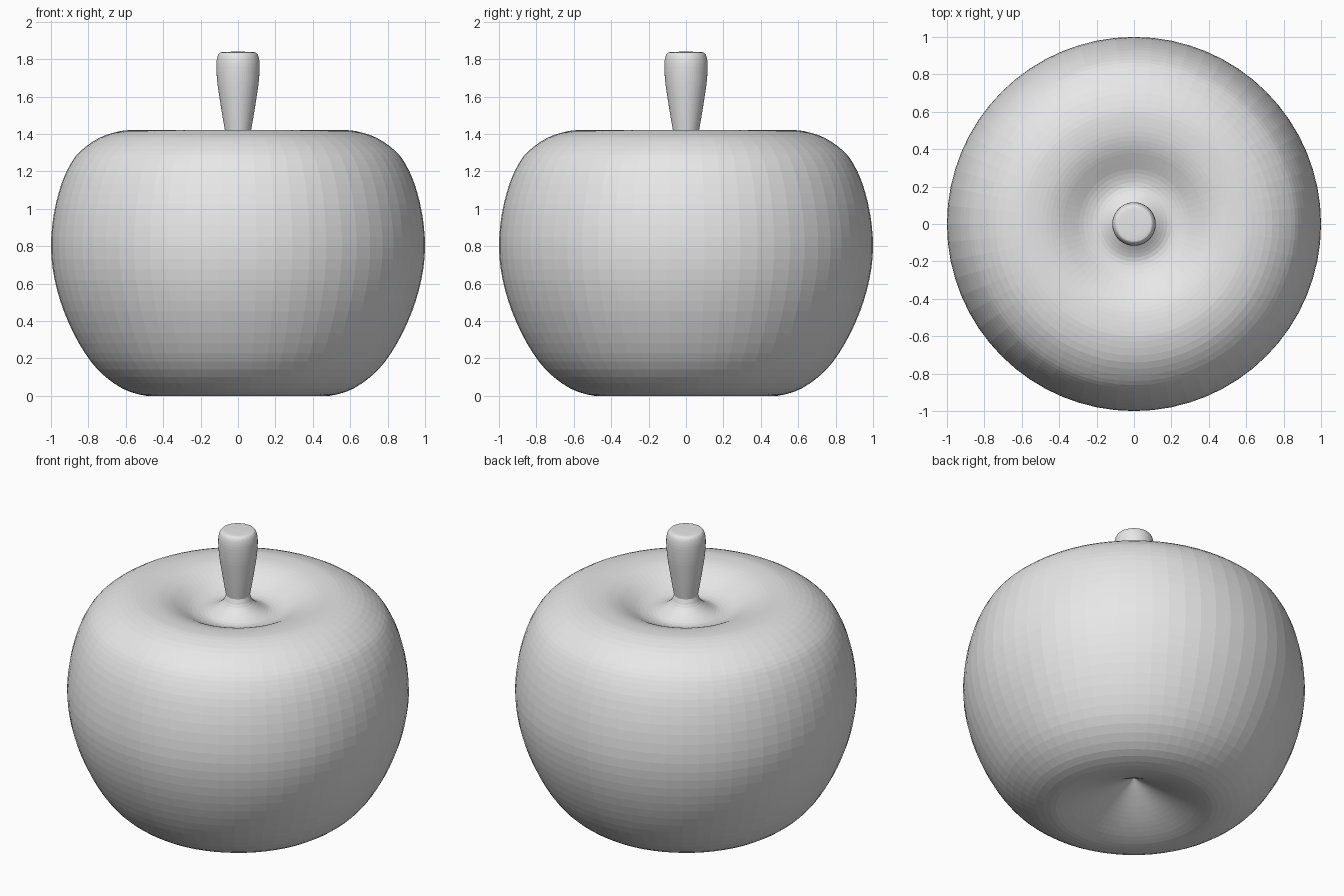
import bpy, bmesh, math
from mathutils import Vector

cube = bpy.data.objects.get("Cube")
if cube:
    bpy.data.objects.remove(cube, do_unlink=True)

SEGMENTS = 64

skin = bpy.data.materials.new("pale_grey")
skin.use_nodes = True
colour = (0.8, 0.8, 0.8, 1)
skin.diffuse_color = colour
skin.node_tree.nodes["Principled BSDF"].inputs["Base Color"].default_value = colour


def smooth_profile(points, steps):
    """Catmull-Rom curve through (radius, height) points."""
    pts = [Vector(p) for p in points]
    pts = [2 * pts[0] - pts[1]] + pts + [2 * pts[-1] - pts[-2]]
    out = []
    for a, b, c, d in zip(pts, pts[1:], pts[2:], pts[3:]):
        for i in range(steps):
            t = i / steps
            out.append(0.5 * (2 * b + (c - a) * t + (2 * a - 5 * b + 4 * c - d) * t ** 2
                              + (3 * b - a - 3 * c + d) * t ** 3))
    return out + [pts[-2]]


def lathe(name, points, steps):
    """Spin a smoothed profile around the z axis."""
    bm = bmesh.new()
    verts = [bm.verts.new((max(r, 0), 0, z)) for r, z in smooth_profile(points, steps)]
    edges = [bm.edges.new(pair) for pair in zip(verts, verts[1:])]
    bmesh.ops.spin(bm, geom=verts + edges, cent=(0, 0, 0), axis=(0, 0, 1),
                   angle=math.tau, steps=SEGMENTS, use_duplicate=False)
    bmesh.ops.remove_doubles(bm, verts=bm.verts, dist=1e-4)
    bmesh.ops.recalc_face_normals(bm, faces=bm.faces)
    mesh = bpy.data.meshes.new(name)
    bm.to_mesh(mesh)
    bm.free()
    mesh.materials.append(skin)
    obj = bpy.data.objects.new(name, mesh)
    bpy.context.collection.objects.link(obj)
    return obj


# Fruit: pointed hollow below, rounded flanks, dimple rising into the stem
lathe("apple_body", [
    (0, 0.205), (0.1, 0.143), (0.2, 0.088), (0.3, 0.043), (0.4, 0.01), (0.49, 0),
    (0.62, 0.04), (0.75, 0.14), (0.85, 0.28), (0.93, 0.45), (0.98, 0.62),
    (1, 0.79), (0.985, 0.97), (0.945, 1.13), (0.895, 1.24), (0.84, 1.31),
    (0.74, 1.38), (0.63, 1.415), (0.55, 1.42), (0.47, 1.412), (0.4, 1.39),
    (0.34, 1.36), (0.27, 1.325), (0.2, 1.312), (0.14, 1.335), (0.09, 1.375),
    (0.07, 1.42)], 3)

# Stem: flares upward to a softly rounded flat tip
lathe("stem", [
    (0.07, 1.42), (0.084, 1.5), (0.1, 1.6), (0.111, 1.68), (0.116, 1.76),
    (0.112, 1.805), (0.101, 1.83), (0.08, 1.838), (0, 1.84)], 3)
